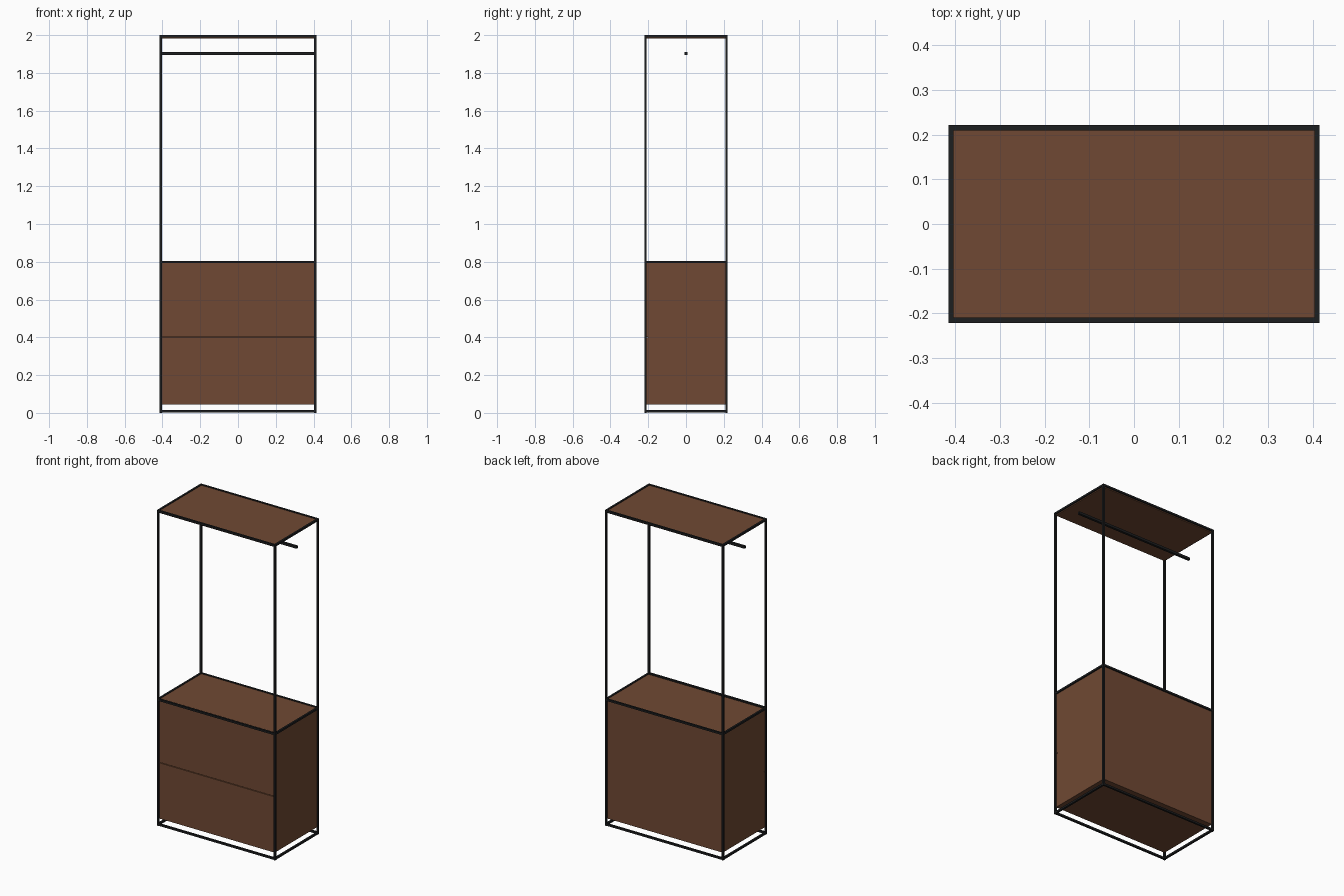
import bpy

if "Cube" in bpy.data.objects:
    bpy.data.objects.remove(bpy.data.objects["Cube"])

X, Y, H = 0.415, 0.221, 2.0   # outer half width, half depth, height
T = 0.012                     # frame bar thickness


def material(name, rgb):
    m = bpy.data.materials.new(name)
    m.diffuse_color = (*rgb, 1)
    m.use_nodes = True
    m.node_tree.nodes["Principled BSDF"].inputs["Base Color"].default_value = m.diffuse_color
    return m


BLACK = material("black_metal", (0.012, 0.013, 0.014))
WOOD = material("brown_wood", (0.16, 0.066, 0.033))


def box(name, lo, hi, mat):
    bpy.ops.mesh.primitive_cube_add(size=1, location=[(a + b) / 2 for a, b in zip(lo, hi)])
    o = bpy.context.object
    o.name = name
    o.scale = [b - a for a, b in zip(lo, hi)]
    bpy.ops.object.transform_apply(location=False, rotation=False, scale=True)
    o.data.materials.append(mat)
    return o


# corner posts
for sx, nx in ((-1, "left"), (1, "right")):
    for sy, ny in ((-1, "front"), (1, "back")):
        xs, ys = sorted((sx * X, sx * (X - T))), sorted((sy * Y, sy * (Y - T)))
        box(f"{ny}_{nx}_post", (xs[0], ys[0], 0), (xs[1], ys[1], H), BLACK)

# horizontal rings: base, cabinet top, canopy
for name, z0 in (("base", 0.002), ("cabinet", 0.793), ("canopy", H - T)):
    z1 = z0 + T
    for s, side in ((-1, "front"), (1, "back")):
        ys = sorted((s * Y, s * (Y - T)))
        box(f"{name}_{side}_rail", (-X + T, ys[0], z0), (X - T, ys[1], z1), BLACK)
    for s, side in ((-1, "left"), (1, "right")):
        xs = sorted((s * X, s * (X - T)))
        box(f"{name}_{side}_rail", (xs[0], -Y + T, z0), (xs[1], Y - T, z1), BLACK)

# hanging rod
box("hanging_rod", (-X, -0.0075, 1.895), (X, 0.0075, 1.91), BLACK)

# wooden panels and cabinet
ix, iy = X - 0.008, Y - 0.008
box("top_panel", (-ix, -iy, 1.982), (ix, iy, 1.996), WOOD)
box("cabinet_body", (-ix, -iy + 0.012, 0.045), (ix, iy, 0.801), WOOD)

# two drawer fronts with a fine gap between them
box("lower_drawer_front", (-ix, -iy, 0.045), (ix, -iy + 0.012, 0.398), WOOD)
box("upper_drawer_front", (-ix, -iy, 0.402), (ix, -iy + 0.012, 0.793), WOOD)
